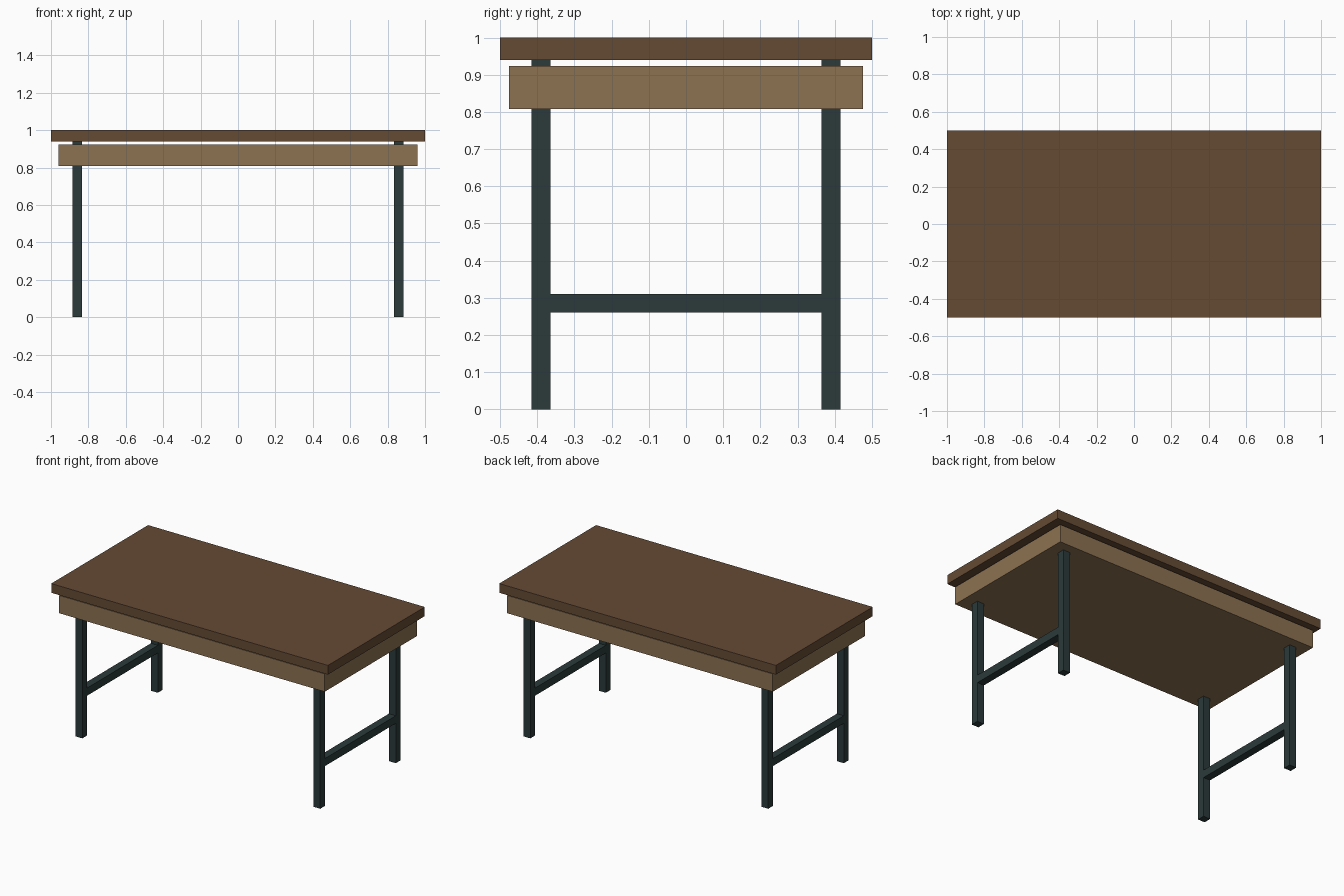
import bpy

cube = bpy.data.objects.get("Cube")
if cube:
    bpy.data.objects.remove(cube, do_unlink=True)


def make_material(name, rgb):
    mat = bpy.data.materials.new(name)
    mat.use_nodes = True
    color = (*rgb, 1.0)
    mat.diffuse_color = color
    mat.node_tree.nodes["Principled BSDF"].inputs["Base Color"].default_value = color
    return mat


def box(name, center, size, mat):
    bpy.ops.mesh.primitive_cube_add(size=1, location=center)
    obj = bpy.context.object
    obj.name = name
    obj.scale = size
    bpy.ops.object.transform_apply(location=False, rotation=False, scale=True)
    obj.data.materials.append(mat)
    return obj


dark_wood = make_material("dark wood", (0.130, 0.070, 0.035))
light_wood = make_material("light wood", (0.265, 0.168, 0.085))
metal = make_material("dark metal", (0.025, 0.042, 0.042))

LEG = 0.05
LEG_X, LEG_Y = 0.86, 0.39
TOP_BOTTOM = 0.94

# Tabletop slab
box("tabletop", (0, 0, 0.97), (2, 1, 0.06), dark_wood)

# Closed apron box, set slightly below the slab
box("apron", (0, 0, 0.866), (1.92, 0.952, 0.116), light_wood)

# Leg frames: two legs and a cross rail on each side
for side, sx in (("left", 1), ("right", -1)):
    for end, sy in (("front", -1), ("back", 1)):
        box(f"{end}_{side}_leg", (sx * LEG_X, sy * LEG_Y, TOP_BOTTOM / 2),
            (LEG, LEG, TOP_BOTTOM), metal)
    box(f"{side}_rail", (sx * LEG_X, 0, 0.285),
        (LEG, 2 * LEG_Y - LEG, LEG), metal)
